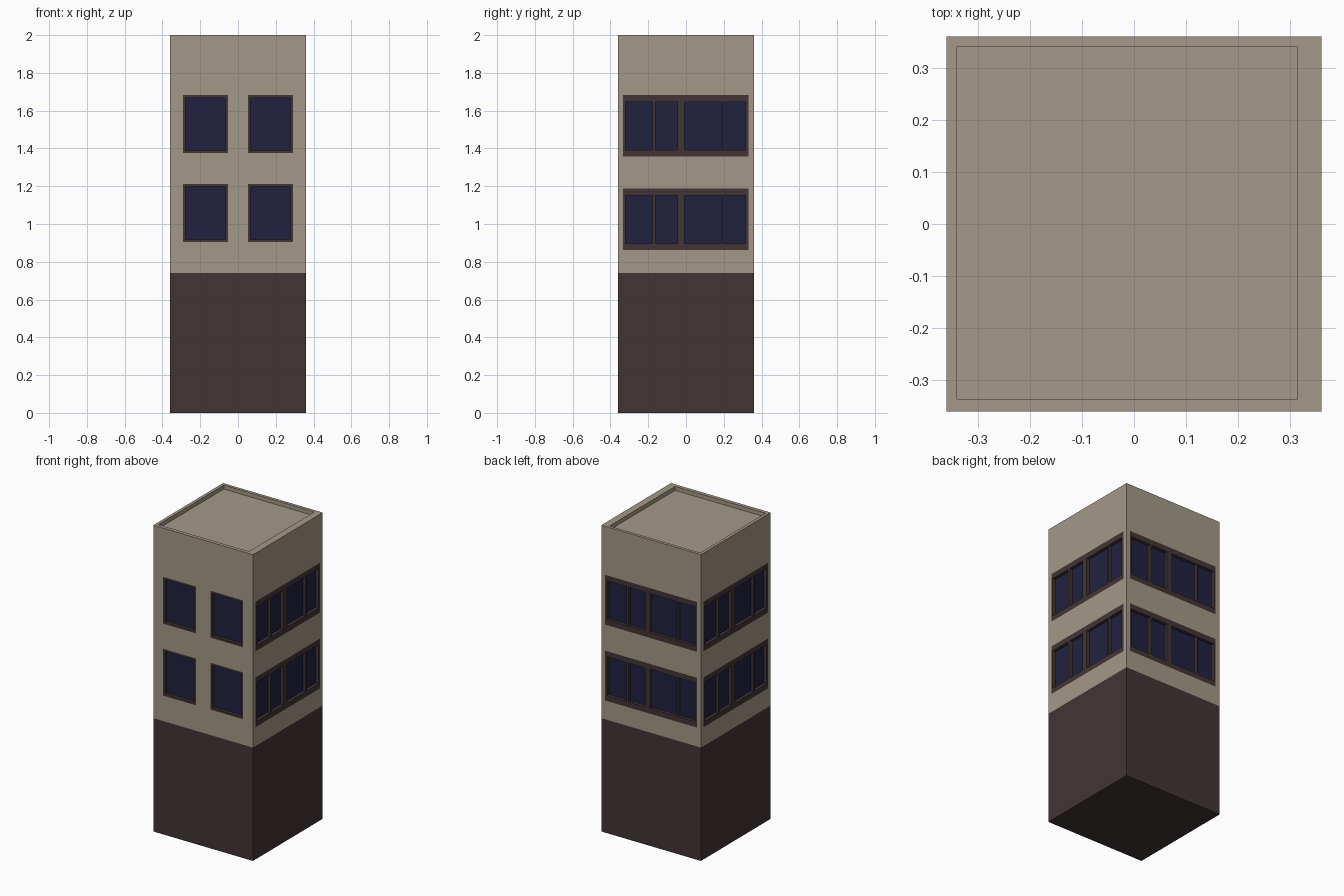
import bpy, bmesh, math
from mathutils import Matrix, Vector

if "Cube" in bpy.data.objects:
    bpy.data.objects.remove(bpy.data.objects["Cube"])

H, TOP, BASE = 0.36, 2.0, 0.74      # half width, height, top of dark plinth
DEPTH = 0.02                        # glass set-back


def material(name, rgb):
    lin = [((c / 255 + 0.055) / 1.055) ** 2.4 for c in rgb]
    m = bpy.data.materials.new(name)
    m.diffuse_color = (*lin, 1)
    m.use_nodes = True
    m.node_tree.nodes["Principled BSDF"].inputs["Base Color"].default_value = m.diffuse_color
    return m


MATS = [material("beige wall", (163, 153, 136)),
        material("dark brown", (66, 53, 53)),
        material("navy glass", (33, 33, 64))]
WALL, DARK, GLASS = range(3)


def finish(bm, name, merge=True):
    bmesh.ops.remove_doubles(bm, verts=bm.verts, dist=1e-5)
    if merge:  # join coplanar cells of one colour
        bmesh.ops.dissolve_limit(bm, angle_limit=0.01, verts=bm.verts,
                                 edges=bm.edges, delimit={'MATERIAL'})
    me = bpy.data.meshes.new(name)
    bm.to_mesh(me)
    bm.free()
    for m in MATS:
        me.materials.append(m)
    bpy.context.collection.objects.link(bpy.data.objects.new(name, me))


def quad(bm, pts, mat):
    f = bm.faces.new([bm.verts.new(p) for p in pts])
    f.material_index = mat


def inside(r, u, v):
    return r[0] < u < r[1] and r[2] < v < r[3]


def facade(name, turn, frames, panes):
    """Wall cut into cells; frames flush, panes set back with reveals."""
    bm = bmesh.new()
    rot = Matrix.Rotation(math.radians(turn), 3, 'Z')
    P = lambda u, v, d=0: rot @ Vector((u, -H + d, v))
    us, vs = {-H, H}, {0, BASE, TOP}
    for r in frames + panes:
        us.update(r[:2])
        vs.update(r[2:])
    us, vs = sorted(us), sorted(vs)
    for a, b in zip(us, us[1:]):
        for c, d in zip(vs, vs[1:]):
            u, v = (a + b) / 2, (c + d) / 2
            if any(inside(r, u, v) for r in panes):
                continue
            dark = v < BASE or any(inside(r, u, v) for r in frames)
            quad(bm, [P(a, c), P(b, c), P(b, d), P(a, d)], DARK if dark else WALL)
    for a, b, c, d in panes:
        ring = [(a, c), (b, c), (b, d), (a, d)]
        quad(bm, [P(*p, DEPTH) for p in ring], GLASS)
        for p, q in zip(ring, ring[1:] + ring[:1]):
            quad(bm, [P(*p), P(*q), P(*q, DEPTH), P(*p, DEPTH)], DARK)
    finish(bm, name)


# Front: two separate windows per floor
frames, panes = [], []
for z0, z1 in ((0.906, 1.212), (1.376, 1.682)):
    for x0, x1 in ((-0.29, -0.052), (0.052, 0.29)):
        frames.append((x0, x1, z0, z1))
        panes.append((x0 + 0.013, x1 - 0.013, z0 + 0.013, z1 - 0.014))
facade("front_wall", 0, frames, panes)

# Other sides: a band of four panes per floor
frames, panes = [], []
for z in (0.863, 1.358):
    frames.append((-0.333, 0.33, z, z + 0.325))
    for u0, u1 in ((-0.32, -0.178), (-0.162, -0.045), (-0.007, 0.184), (0.194, 0.316)):
        panes.append((u0, u1, z + 0.035, z + 0.289))
for name, turn in (("right_wall", 90), ("back_wall", 180), ("left_wall", 270)):
    facade(name, turn, frames, panes)

# Roof: parapet rim round a shallow sunken deck
bm = bmesh.new()
outer = [(-H, -H), (H, -H), (H, H), (-H, H)]
inner = [(-0.34, -0.336), (0.314, -0.336), (0.314, 0.34), (-0.34, 0.34)]
deck = TOP - 0.026
for i in range(4):
    j = (i + 1) % 4
    quad(bm, [(*outer[i], TOP), (*outer[j], TOP), (*inner[j], TOP), (*inner[i], TOP)], WALL)
    quad(bm, [(*inner[i], TOP), (*inner[j], TOP), (*inner[j], deck), (*inner[i], deck)], WALL)
quad(bm, [(*p, deck) for p in inner], WALL)
finish(bm, "roof", merge=False)

# Underside
bm = bmesh.new()
quad(bm, [(*p, 0) for p in reversed(outer)], DARK)
finish(bm, "base_floor", merge=False)
